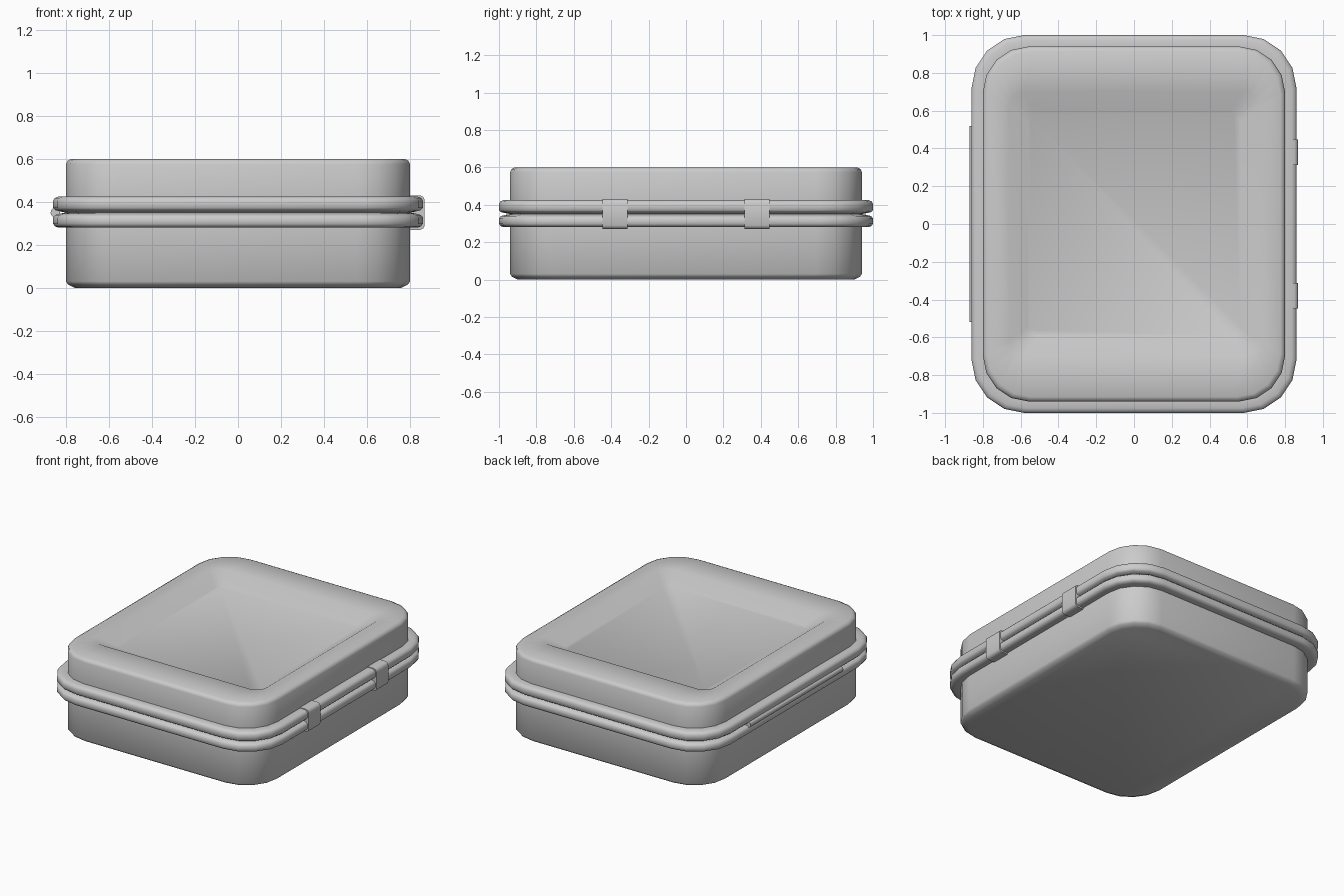
import bpy, bmesh, math

if "Cube" in bpy.data.objects:
    bpy.data.objects.remove(bpy.data.objects["Cube"])

SEG = 4  # segments per rounded corner


def finish(name, bm, angle=50):
    bmesh.ops.recalc_face_normals(bm, faces=bm.faces)
    me = bpy.data.meshes.new(name)
    bm.to_mesh(me)
    bm.free()
    ob = bpy.data.objects.new(name, me)
    bpy.context.collection.objects.link(ob)
    bpy.ops.object.select_all(action='DESELECT')
    ob.select_set(True)
    bpy.context.view_layer.objects.active = ob
    bpy.ops.object.shade_smooth_by_angle(angle=math.radians(angle))
    return ob


def rounded_rect(hx, hy, r, z):
    pts = []
    for k, (sx, sy) in enumerate([(1, 1), (-1, 1), (-1, -1), (1, -1)]):
        for i in range(SEG + 1):
            a = math.pi / 2 * (k + i / SEG)
            pts.append((sx * (hx - r) + r * math.cos(a),
                        sy * (hy - r) + r * math.sin(a), z))
    return pts


def inset(d, z):
    """Ring following the rim outline, moved inwards by d."""
    return rounded_rect(0.86 - d, 1.0 - d, 0.28 - 0.6 * d, z)


def loft(name, rings):
    """Skin a stack of rings; the last ring is capped, the first stays open."""
    bm = bmesh.new()
    vs = [[bm.verts.new(p) for p in ring] for ring in rings]
    n = len(vs[0])
    for a, b in zip(vs, vs[1:]):
        for i in range(n):
            j = (i + 1) % n
            bm.faces.new((a[i], a[j], b[j], b[i]))
    bm.faces.new(vs[-1])
    return finish(name, bm)


# Lower tray with its rounded rim
loft("base", [
    inset(0.06, 0.35), inset(0.03, 0.345), inset(0.01, 0.339), inset(0.0, 0.328),
    inset(0.0, 0.298), inset(0.008, 0.286), inset(0.025, 0.28), inset(0.06, 0.28),
    inset(0.06, 0.03), inset(0.07, 0.015), inset(0.10, 0.0)])

# Lid with matching rim and a shallow dished panel on top
loft("lid", [
    inset(0.06, 0.35), inset(0.03, 0.356), inset(0.01, 0.361), inset(0.0, 0.372),
    inset(0.0, 0.405), inset(0.008, 0.418), inset(0.025, 0.425), inset(0.06, 0.425),
    inset(0.06, 0.575), inset(0.067, 0.591), inset(0.085, 0.6),
    rounded_rect(0.66, 0.70, 0.08, 0.6), rounded_rect(0.56, 0.59, 0.05, 0.535)])

# Two latches clasping the rims
profile = [(0.80, 0.43), (0.848, 0.43), (0.862, 0.423), (0.868, 0.408),
           (0.868, 0.29), (0.862, 0.277), (0.848, 0.27), (0.80, 0.27)]
for label, y in (("front", -0.38), ("back", 0.38)):
    bm = bmesh.new()
    face = bm.faces.new([bm.verts.new((x, y - 0.067, z)) for x, z in profile])
    ext = bmesh.ops.extrude_face_region(bm, geom=[face], use_keep_orig=True)
    moved = [g for g in ext["geom"] if isinstance(g, bmesh.types.BMVert)]
    bmesh.ops.translate(bm, verts=moved, vec=(0, 0.134, 0))
    finish("latch_" + label, bm)

# Hinge pin along the left side
bpy.ops.mesh.primitive_cylinder_add(vertices=12, radius=0.022, depth=1.04,
                                    location=(-0.85, 0, 0.35),
                                    rotation=(math.pi / 2, 0, 0))
bpy.context.object.name = "hinge_pin"
bpy.ops.object.shade_smooth_by_angle(angle=math.radians(50))
